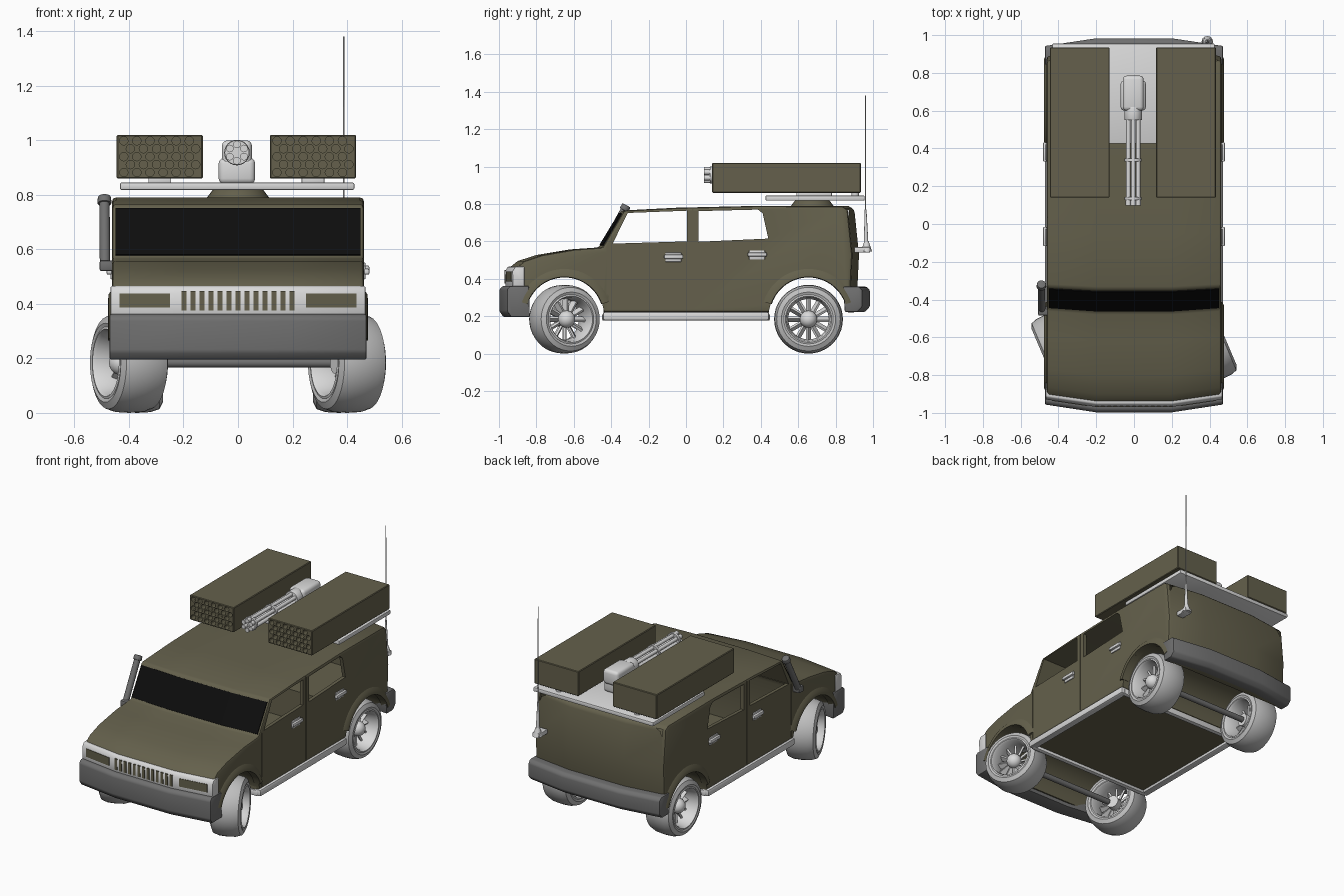
import bpy, bmesh, math
from mathutils import Vector, Matrix

if "Cube" in bpy.data.objects:
    bpy.data.objects.remove(bpy.data.objects["Cube"])

def material(name, r, g, b):
    m = bpy.data.materials.new(name)
    m.diffuse_color = (r, g, b, 1)
    m.use_nodes = True
    m.node_tree.nodes["Principled BSDF"].inputs["Base Color"].default_value = m.diffuse_color
    return m

OLIVE = material("olive_paint", 0.128, 0.118, 0.072)
LIGHT = material("light_grey", 0.70, 0.70, 0.70)
TYRE = material("tyre_grey", 0.52, 0.52, 0.52)
DARK = material("bumper_grey", 0.16, 0.16, 0.16)
BLACK = material("black_glass", 0.004, 0.004, 0.004)

def apply_mods(o):
    deps = bpy.context.evaluated_depsgraph_get()
    me = bpy.data.meshes.new_from_object(o.evaluated_get(deps))
    o.modifiers.clear()
    o.data = me

def smooth(o):
    bpy.ops.object.select_all(action='DESELECT')
    o.select_set(True)
    bpy.context.view_layer.objects.active = o
    bpy.ops.object.shade_smooth_by_angle(angle=math.radians(35))

def finish(name, bm, mat, bevel=0.0, segs=2, soft=True):
    bmesh.ops.recalc_face_normals(bm, faces=bm.faces)
    me = bpy.data.meshes.new(name)
    bm.to_mesh(me)
    bm.free()
    o = bpy.data.objects.new(name, me)
    bpy.context.collection.objects.link(o)
    me.materials.append(mat)
    if bevel:
        b = o.modifiers.new("bevel", 'BEVEL')
        b.width, b.segments, b.limit_method = bevel, segs, 'ANGLE'
        b.angle_limit = math.radians(35)
        apply_mods(o)
    if soft:
        smooth(o)
    return o

def add_rings(bm, rings, cyclic=False):
    vs = [[bm.verts.new(p) for p in r] for r in rings]
    n = len(vs[0])
    for i in range(len(vs) if cyclic else len(vs) - 1):
        a, b = vs[i], vs[(i + 1) % len(vs)]
        for j in range(n):
            bm.faces.new((a[j], a[(j + 1) % n], b[(j + 1) % n], b[j]))
    if not cyclic:
        bm.faces.new(vs[0])
        bm.faces.new(vs[-1])

def bow(x):  # front and rear faces curve back toward the sides
    return 1 - 0.04 * max(0, abs(x) - 0.2) / 0.262

def loft(name, prof, xs, mat, bevel=0.0, bowed=True, segs=2, soft=True):
    bm = bmesh.new()
    add_rings(bm, [[(x, y * (bow(x) if bowed else 1), z) for y, z in prof] for x in xs])
    return finish(name, bm, mat, bevel, segs, soft)

def box(name, x0, x1, y0, y1, z0, z1, mat, bevel=0.0, segs=2):
    return loft(name, [(y0, z0), (y1, z0), (y1, z1), (y0, z1)], (x0, x1), mat, bevel, False, segs)

def add_rod(bm, p, q, r1, r2, n=16):
    p, q = Vector(p), Vector(q)
    m = Matrix.Translation((p + q) / 2) @ (q - p).to_track_quat('Z', 'Y').to_matrix().to_4x4()
    bmesh.ops.create_cone(bm, cap_ends=True, segments=n, radius1=r1, radius2=r2,
                          depth=(q - p).length, matrix=m)

def rod(name, p, q, r1, r2, mat, n=16, bevel=0.0):
    bm = bmesh.new()
    add_rod(bm, p, q, r1, r2, n)
    return finish(name, bm, mat, bevel)

def cut(o, cutters):
    for c in cutters:
        m = o.modifiers.new("cut", 'BOOLEAN')
        m.operation, m.solver, m.object = 'DIFFERENCE', 'EXACT', c
    apply_mods(o)
    for c in cutters:
        bpy.data.objects.remove(c)
    smooth(o)

# Body shell: bowed side profile, hollowed, with window openings and wheel wells
W = 0.462
SPAN = (-W, -0.2, 0.2, W)
body = loft("body", [(-0.95, 0.22), (-0.95, 0.455), (-0.90, 0.495), (-0.80, 0.527), (-0.62, 0.557),
                     (-0.465, 0.568), (-0.345, 0.765), (-0.05, 0.78), (0.4, 0.79), (0.87, 0.788),
                     (0.90, 0.77), (0.925, 0.53), (0.91, 0.22)], SPAN, OLIVE, 0.014)
AXLES = (-0.65, 0.655)
cutters = [
    loft("cabin_cut", [(-0.40, 0.56), (-0.315, 0.745), (-0.05, 0.762), (0.87, 0.768), (0.885, 0.43),
                       (0.44, 0.43), (0.44, 0.24), (-0.40, 0.24)], (-0.44, 0.44), OLIVE, 0, False),
    loft("front_window_cut", [(-0.392, 0.588), (-0.312, 0.752), (0.005, 0.764), (0.005, 0.6)],
         (-0.6, 0.6), OLIVE, 0, False),
    loft("rear_window_cut", [(0.068, 0.598), (0.068, 0.762), (0.385, 0.77), (0.41, 0.75), (0.44, 0.615)],
         (-0.6, 0.6), OLIVE, 0, False)]
for y in AXLES:
    cutters.append(rod("well_cut", (-0.7, y, 0.195), (0.7, y, 0.195), 0.214, 0.214, OLIVE, 40))
for s in (-1, 1):  # door seams
    xs = sorted((s * (W - 0.005), s * 0.5))
    for y, z1 in ((0.036, 0.772), (-0.418, 0.58)):
        cutters.append(box("seam_cut", *xs, y - 0.003, y + 0.003, 0.235, z1, OLIVE))
cut(body, cutters)

# Windshield
loft("windshield", [(-0.456, 0.575), (-0.463, 0.581), (-0.360, 0.751), (-0.352, 0.747)],
     (-0.45, -0.2, 0.2, 0.45), BLACK, 0, soft=False)

# Fender flares
for s in (-1, 1):
    for y, label in zip(AXLES, ("front", "rear")):
        bm = bmesh.new()
        rings = []
        for i in range(25):
            a = math.radians(18 + 144 * i / 24)
            rings.append([(s * x, y + r * math.cos(a), 0.2 + r * math.sin(a))
                          for x, r in ((0.43, 0.207), (0.477, 0.21), (0.475, 0.235), (0.455, 0.262), (0.43, 0.262))])
        add_rings(bm, rings)
        finish(label + "_fender_flare", bm, OLIVE)

# Bumpers
BS = (-0.472, -0.2, 0.2, 0.472)
loft("front_bumper", [(-0.87, 0.195), (-0.975, 0.195), (-0.997, 0.225), (-0.997, 0.345), (-0.98, 0.362),
                      (-0.875, 0.362)], BS, DARK, 0.008)
loft("rear_bumper", [(0.875, 0.358), (0.965, 0.358), (0.983, 0.34), (0.983, 0.25), (0.955, 0.222),
                     (0.885, 0.222)], BS, DARK, 0.008)

# Grille panel with slots and lamp recesses
loft("grille_panel", [(-0.965, 0.355), (-0.968, 0.44), (-0.952, 0.465), (-0.90, 0.465), (-0.90, 0.355)],
     (-0.468, -0.2, 0.2, 0.468), LIGHT, 0.006)
for i in range(13):
    x = (i - 6) * 0.033
    loft("grille_slot", [(-0.970, 0.375), (-0.963, 0.375), (-0.963, 0.447), (-0.970, 0.447)],
         (x - 0.009, x + 0.009), OLIVE, soft=False)
for s in (-1, 1):
    loft("headlamp", [(-0.971, 0.386), (-0.963, 0.386), (-0.963, 0.438), (-0.971, 0.438)],
         (s * 0.25, s * 0.435), OLIVE, soft=False)

# Underside frame, sills, floor and door handles
box("floor", -0.44, 0.44, -0.44, 0.44, 0.195, 0.235, OLIVE)
for s in (-1, 1):
    xs = sorted((s * 0.425, s * 0.472))
    box("side_sill", *xs, -0.445, 0.445, 0.178, 0.222, LIGHT, 0.01)
    box("cross_rail", -0.45, 0.45, s * 0.432 - 0.016, s * 0.432 + 0.016, 0.176, 0.215, LIGHT, 0.008)
    for y, z in ((-0.065, 0.515), (0.382, 0.527)):
        box("handle_plate", *sorted((s * 0.455, s * 0.468)), y - 0.045, y + 0.04, z - 0.025, z + 0.025, LIGHT, 0.004)
        box("door_handle", *sorted((s * 0.462, s * 0.482)), y - 0.052, y + 0.05, z - 0.008, z + 0.014, LIGHT, 0.006)

# Wheels: lathed tyre and rim, turbine spokes, domed hub
def lathe(name, prof, mat, n=40):
    bm = bmesh.new()
    add_rings(bm, [[(x, r * math.cos(2 * math.pi * i / n), r * math.sin(2 * math.pi * i / n))
                    for x, r in prof] for i in range(n)], True)
    return finish(name, bm, mat)

def wheel(label, x, y, turn):
    tyre = lathe(label + "_tyre", [(-0.085, 0.12), (-0.094, 0.145), (-0.082, 0.17), (-0.05, 0.181), (0, 0.184),
                                   (0.05, 0.181), (0.082, 0.17), (0.094, 0.145), (0.085, 0.12)], TYRE)
    rim = lathe(label + "_rim", [(0.09, 0.132), (0.093, 0.124), (0.08, 0.117), (0, 0.108),
                                 (-0.08, 0.117), (-0.093, 0.124), (-0.09, 0.132)], LIGHT)
    bm = bmesh.new()
    for i in range(12):
        m = (Matrix.Rotation(i * math.pi / 6, 4, 'X') @ Matrix.Translation((0.01, 0, 0.072)) @
             Matrix.Rotation(0.5, 4, 'Z') @ Matrix.Diagonal((0.035, 0.012, 0.085, 1)))
        bmesh.ops.create_cube(bm, size=1, matrix=m)
    spokes = finish(label + "_spokes", bm, LIGHT)
    bm = bmesh.new()
    add_rod(bm, (-0.05, 0, 0), (0.03, 0, 0), 0.04, 0.04, 24)
    bmesh.ops.create_uvsphere(bm, u_segments=24, v_segments=12, radius=0.046,
                              matrix=Matrix.Translation((0.03, 0, 0)))
    hub = finish(label + "_hub", bm, LIGHT)
    for o in (tyre, rim, spokes, hub):
        o.location = (x, y, 0.184)
        o.rotation_euler[2] = turn + (math.pi if x < 0 else 0)

for s, side in ((-1, "left"), (1, "right")):
    wheel(side + "_front", s * 0.40, AXLES[0], math.radians(23))
    wheel(side + "_rear", s * 0.37, AXLES[1], 0)
for y in AXLES:
    rod("axle", (-0.34, y, 0.184), (0.34, y, 0.184), 0.018, 0.018, DARK)

# Turret base and platform
rod("turret_base", (0, 0.675, 0.775), (0, 0.675, 0.822), 0.125, 0.09, OLIVE, 32, 0.008)
box("turret_platform", -0.433, 0.427, 0.425, 0.955, 0.818, 0.845, LIGHT, 0.006)

# Rocket pods with tube openings
for s in (-1, 1):
    cx = -0.006 + s * 0.281
    pod = box("rocket_pod", cx - 0.158, cx + 0.158, 0.14, 0.935, 0.86, 1.02, OLIVE, 0.004, 1)
    bm = bmesh.new()
    for row in range(5):
        for col in range(6):
            x = cx + (col - 2.5) * 0.048 + (0.012 if row % 2 else -0.012)
            z = 0.882 + row * 0.029
            add_rod(bm, (x, 0.1, z), (x, 0.18, z), 0.0155, 0.0155, 12)
    cut(pod, [finish("tube_cut", bm, OLIVE, soft=False)])
    box("pod_mount", cx - 0.042, cx + 0.042, 0.59, 0.78, 0.84, 0.865, LIGHT, 0.004)
    rod("pod_lock", (cx, 0.905, 0.84), (cx, 0.905, 0.865), 0.02, 0.02, LIGHT)

# Rotary gun
GX, GZ = -0.004, 0.955
box("gun_pedestal", GX - 0.067, GX + 0.067, 0.60, 0.76, 0.84, 0.935, LIGHT, 0.02, 3)
box("gun_housing", GX - 0.055, GX + 0.055, 0.60, 0.785, 0.905, 1.0, LIGHT, 0.02, 3)
rod("gun_collar", (GX, 0.55, GZ), (GX, 0.62, GZ), 0.047, 0.047, LIGHT, 24, 0.004)
bm = bmesh.new()
for i in range(6):
    a = math.pi * (i / 3 + 1 / 6)
    x, z = GX + 0.03 * math.cos(a), GZ + 0.03 * math.sin(a)
    add_rod(bm, (x, 0.10, z), (x, 0.56, z), 0.0115, 0.0115, 12)
    add_rod(bm, (x, 0.097, z), (x, 0.125, z), 0.014, 0.014, 12)
finish("gun_barrels", bm, LIGHT)
for y in (0.135, 0.34):
    rod("barrel_clamp", (GX, y - 0.008, GZ), (GX, y + 0.008, GZ), 0.045, 0.045, LIGHT, 24)

# Snorkel on the left windshield pillar
rod("snorkel_pipe", (-0.488, -0.455, 0.54), (-0.49, -0.328, 0.775), 0.019, 0.019, DARK, 20)
rod("snorkel_cap", (-0.49, -0.332, 0.767), (-0.49, -0.318, 0.793), 0.026, 0.024, DARK, 20, 0.004)
box("snorkel_foot", -0.508, -0.45, -0.485, -0.435, 0.52, 0.56, DARK, 0.008)

# Whip antenna at the right rear
box("antenna_bracket", 0.362, 0.412, 0.90, 0.985, 0.54, 0.57, LIGHT, 0.005)
rod("antenna_socket", (0.388, 0.965, 0.545), (0.388, 0.965, 0.60), 0.03, 0.012, LIGHT)
rod("antenna_spring", (0.388, 0.963, 0.59), (0.388, 0.96, 0.77), 0.012, 0.005, LIGHT)
rod("antenna_whip", (0.388, 0.96, 0.76), (0.388, 0.96, 1.38), 0.0035, 0.002, LIGHT, 8)
